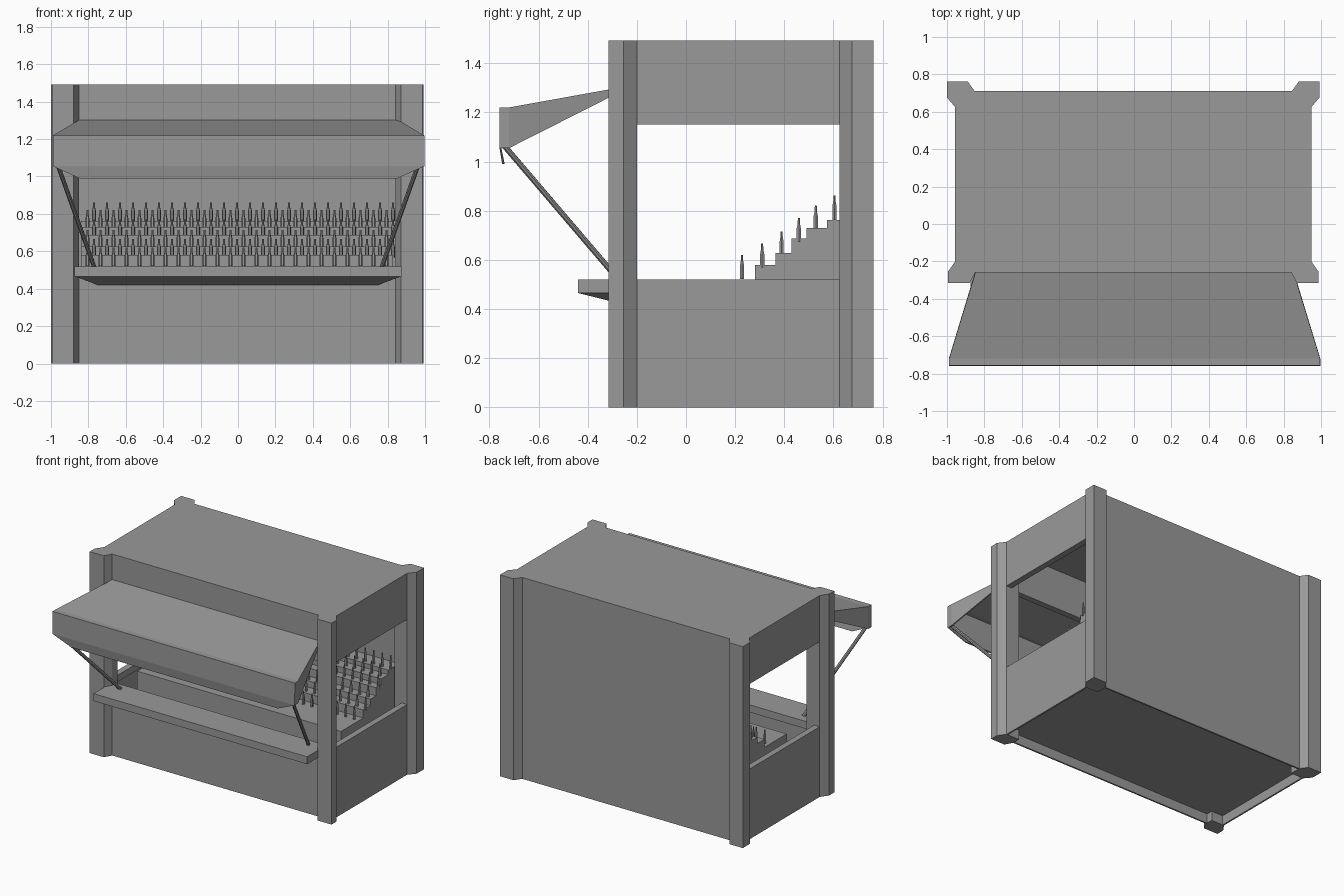
import bpy, bmesh, math
from mathutils import Vector

if "Cube" in bpy.data.objects:
    bpy.data.objects.remove(bpy.data.objects["Cube"])

CX = -0.004  # centre line of the booth body

grey = bpy.data.materials.new("dark_grey")
grey.diffuse_color = (0.32, 0.32, 0.32, 1)
grey.use_nodes = True
grey.node_tree.nodes["Principled BSDF"].inputs["Base Color"].default_value = grey.diffuse_color


def make(name, verts, faces):
    me = bpy.data.meshes.new(name)
    me.from_pydata(verts, [], faces)
    bm = bmesh.new()
    bm.from_mesh(me)
    bmesh.ops.recalc_face_normals(bm, faces=bm.faces)
    bm.to_mesh(me)
    bm.free()
    me.materials.append(grey)
    ob = bpy.data.objects.new(name, me)
    bpy.context.collection.objects.link(ob)
    return ob


def prism(name, low, high):
    """Solid between two matching rings of 3D points."""
    n = len(low)
    sides = [(i, (i + 1) % n, n + (i + 1) % n, n + i) for i in range(n)]
    caps = [tuple(range(n)), tuple(range(n, 2 * n))]
    return make(name, list(low) + list(high), sides + caps)


def box(name, x0, x1, y0, y1, z0, z1):
    ring = [(x0, y0), (x1, y0), (x1, y1), (x0, y1)]
    return prism(name, [(x, y, z0) for x, y in ring], [(x, y, z1) for x, y in ring])


# corner posts with chamfered flanks
front_plan = [(0.991, -0.315), (0.875, -0.315), (0.845, -0.26),
              (0.845, -0.2), (0.952, -0.2), (0.991, -0.255)]
back_plan = [(0.995, 0.762), (0.885, 0.762), (0.848, 0.71),
             (0.848, 0.625), (0.952, 0.625), (0.995, 0.675)]
for label, plan in (("front", front_plan), ("back", back_plan)):
    for side, s in (("left", -1), ("right", 1)):
        prism(f"{label}_{side}_post",
              [(CX + s * x, y, 0) for x, y in plan],
              [(CX + s * x, y, 1.492) for x, y in plan])

# walls, sills, floor and roof
T, THIN = 0.045, 0.012
L, R, F, B = CX - 0.952, CX + 0.952, -0.26, 0.71
for side, edge, s in (("left", L, 1), ("right", R, -1)):
    for part, t, z0, z1 in (("lower_wall", THIN, 0, 0.47), ("sill", T, 0.47, 0.52),
                            ("upper_wall", T, 1.15, 1.45)):
        a, b = sorted((edge, edge + s * t))
        box(f"{side}_{part}", a, b, -0.2, 0.625, z0, z1)
box("front_lower_wall", CX - 0.845, CX + 0.845, F, F + THIN, 0, 0.5)
box("front_upper_wall", CX - 0.845, CX + 0.845, F, F + T, 1.15, 1.45)
box("back_wall", CX - 0.848, CX + 0.848, B - THIN, B, 0, 1.45)
box("floor", L + 0.005, R - 0.005, F + 0.005, B - 0.005, 0.07, 0.1)
box("roof", L, R, F, B, 1.445, 1.492)

# serving counter with a tapered underside
box("counter", -0.875, 0.875, -0.44, F + T, 0.465, 0.52)
make("counter_bracket",
     [(-0.87, -0.438, 0.465), (0.87, -0.438, 0.465), (0.87, F, 0.465), (-0.87, F, 0.465),
      (-0.75, F, 0.42), (0.75, F, 0.42)],
     [(0, 1, 2, 3), (0, 1, 5, 4), (1, 2, 5), (0, 4, 3), (2, 3, 4, 5)])

# awning: thin open shell with a hanging valance
half = [(0.848, -0.26, 1.299), (0.988, -0.72, 1.217), (0.99, -0.755, 1.217),
        (0.99, -0.755, 1.055), (0.988, -0.72, 1.055), (0.848, -0.26, 1.288),
        (0.848, -0.743, 0.99)]
verts = [(0.003 - x, y, z) for x, y, z in half] + [(0.003 + x, y, z) for x, y, z in half]
awning = make("awning", verts,
              [(0, 1, 8, 7), (1, 2, 9, 8), (2, 3, 10, 9), (3, 6, 13, 10),
               (0, 5, 4, 1), (1, 4, 3, 2), (7, 8, 11, 12), (8, 9, 10, 11)])
shell = awning.modifiers.new("thickness", "SOLIDIFY")
shell.thickness = 0.01
shell.offset = 0

# awning struts
for side, s in (("left", -1), ("right", 1)):
    a, b = Vector((s * 0.965, -0.74, 1.065)), Vector((s * 0.77, -0.275, 0.52))
    bpy.ops.mesh.primitive_cylinder_add(vertices=8, radius=0.012, depth=(b - a).length,
                                        location=(a + b) / 2)
    strut = bpy.context.object
    strut.name = f"{side}_strut"
    strut.rotation_euler = (b - a).to_track_quat("Z", "Y").to_euler()
    strut.data.materials.append(grey)

# stepped display stand
steps = [(0.02, 0.52), (0.28, 0.58), (0.365, 0.627), (0.43, 0.687), (0.49, 0.73), (0.573, 0.763)]
profile = [(0.02, 0.1)]
for i, (y, z) in enumerate(steps):
    y_end = steps[i + 1][0] if i + 1 < len(steps) else B - THIN
    profile += [(y, z), (y_end, z)]
profile.append((B - THIN, 0.1))
prism("display_stand", [(-0.84, y, z) for y, z in profile], [(0.83, y, z) for y, z in profile])

# rows of bottles, every other row staggered
bottle_rings = [(0.01, 0), (0.01, 0.055), (0.0055, 0.075), (0.0045, 0.098)]
N = 6
verts, faces = [], []


def add_bottle(x, y, z):
    base = len(verts)
    for r, h in bottle_rings:
        for k in range(N):
            a = 2 * math.pi * k / N
            verts.append((x + r * math.cos(a), y + r * math.sin(a), z + h))
    for j in range(len(bottle_rings) - 1):
        for k in range(N):
            p, q = base + j * N + k, base + j * N + (k + 1) % N
            faces.append((p, q, q + N, p + N))
    faces.append(tuple(range(base, base + N)))
    faces.append(tuple(range(len(verts) - N, len(verts))))


rows = [(0.228, 0.522), (0.31, 0.568), (0.389, 0.617),
        (0.459, 0.673), (0.528, 0.723), (0.604, 0.763)]
for row, (y, z) in enumerate(rows):
    for i in range(24):
        add_bottle(-0.805 + 0.035 * (row % 2) + 0.0695 * i, y, z)
make("bottles", verts, faces)
